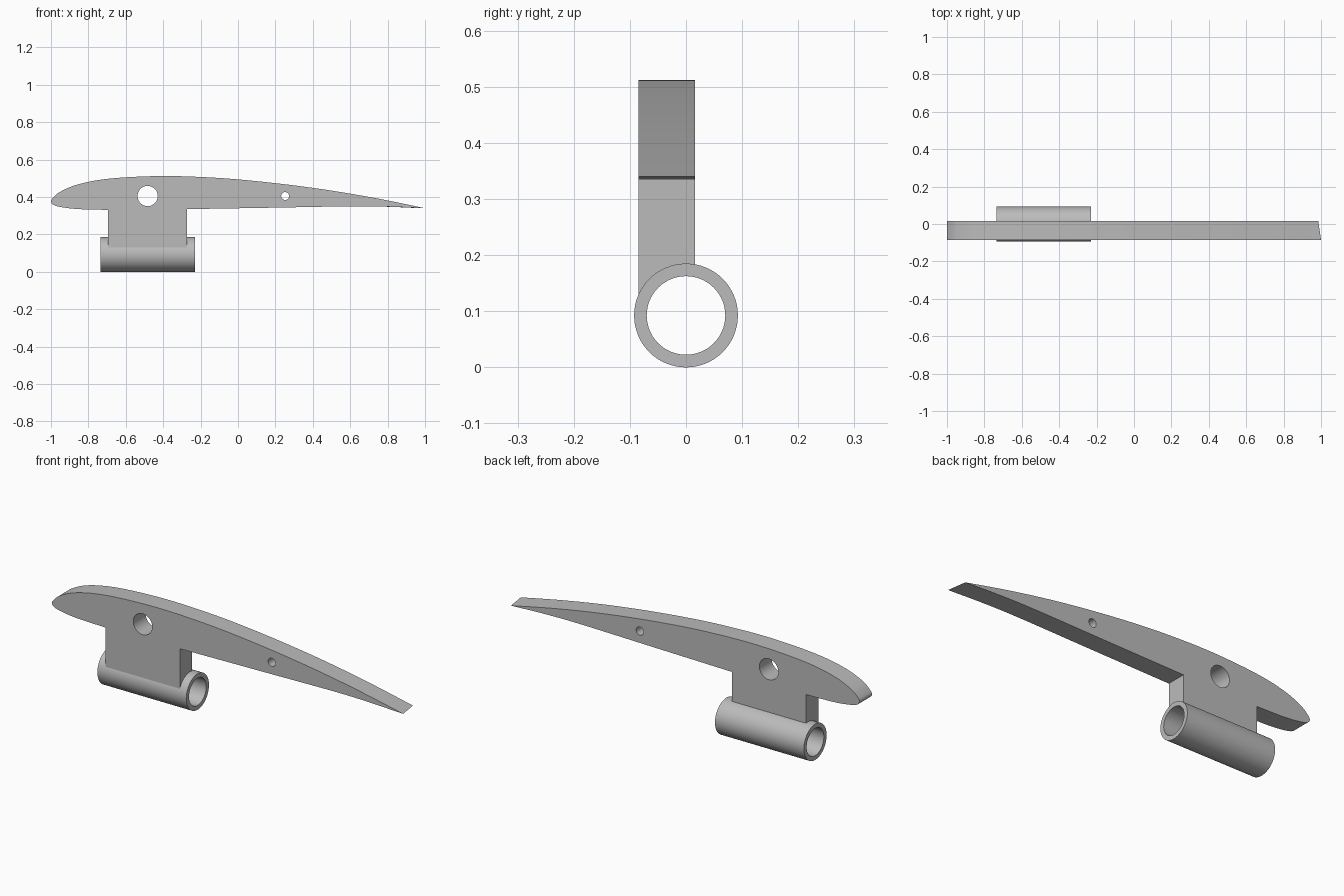
import bpy, bmesh, math
from mathutils import Matrix

cube = bpy.data.objects.get("Cube")
if cube:
    bpy.data.objects.remove(cube)

FRONT, BACK = -0.085, 0.016
TUBE_X, TUBE_Z, TUBE_R, BORE_R, TUBE_LEN = -0.483, 0.0925, 0.0925, 0.07, 0.506

grey = bpy.data.materials.new("light grey")
grey.use_nodes = True
COLOUR = (0.5, 0.5, 0.5, 1)
grey.diffuse_color = COLOUR
grey.node_tree.nodes["Principled BSDF"].inputs["Base Color"].default_value = COLOUR


def add_object(name, bm):
    bmesh.ops.recalc_face_normals(bm, faces=bm.faces)
    mesh = bpy.data.meshes.new(name)
    bm.to_mesh(mesh)
    bm.free()
    mesh.materials.append(grey)
    obj = bpy.data.objects.new(name, mesh)
    bpy.context.collection.objects.link(obj)
    return obj


def cylinder(name, radius, length, axis, location, segments=64):
    bm = bmesh.new()
    bmesh.ops.create_cone(bm, cap_ends=True, segments=segments,
                          radius1=radius, radius2=radius, depth=length)
    turn = Matrix.Rotation(math.pi / 2, 4, axis)
    bmesh.ops.transform(bm, matrix=Matrix.Translation(location) @ turn, verts=bm.verts)
    return add_object(name, bm)


def cut(target, cutter):
    mod = target.modifiers.new("cut", 'BOOLEAN')
    mod.operation, mod.solver, mod.object = 'DIFFERENCE', 'EXACT', cutter
    bpy.context.view_layer.objects.active = target
    bpy.ops.object.modifier_apply(modifier=mod.name)
    bpy.data.objects.remove(cutter)


def smooth(obj):
    bpy.ops.object.select_all(action='DESELECT')
    obj.select_set(True)
    bpy.context.view_layer.objects.active = obj
    bpy.ops.object.shade_smooth_by_angle(angle=math.radians(30))


def curve_through(points, steps=6):
    """Smooth Catmull-Rom run through the given points."""
    pts = [points[0]] + points + [points[-1]]
    run = []
    for a, b, c, d in zip(pts, pts[1:], pts[2:], pts[3:]):
        for i in range(steps):
            t = i / steps
            run.append(tuple(
                q + 0.5 * t * (r - p + t * (2 * p - 5 * q + 4 * r - s
                                            + t * (3 * (q - r) + s - p)))
                for p, q, r, s in zip(a, b, c, d)))
    return run + [points[-1]]


# Wing rib and its pylon as one outline
outline = curve_through([
    (1, 0.34), (0.75, 0.391), (0.5, 0.434), (0.25, 0.468), (0, 0.494),
    (-0.2, 0.507), (-0.4, 0.512), (-0.6, 0.505), (-0.75, 0.49), (-0.87, 0.463),
    (-0.95, 0.428), (-0.985, 0.4), (-1, 0.376), (-0.985, 0.357), (-0.94, 0.345),
    (-0.85, 0.335), (-0.695, 0.331)])
outline += [(-0.695, 0.1), (-0.272, 0.1)]
outline += curve_through([(-0.272, 0.335), (0.2, 0.343), (0.6, 0.35),
                          (0.8, 0.348), (0.97, 0.341)])

bm = bmesh.new()
face = bm.faces.new([bm.verts.new((x, FRONT, z)) for x, z in outline])
swept = bmesh.ops.extrude_face_region(bm, geom=[face])
for v in swept["geom"]:
    if isinstance(v, bmesh.types.BMVert):
        v.co.y = BACK
        if v.co.x > 0:  # swept trailing edge
            v.co.x *= 0.985
rib = add_object("wing_rib", bm)

# Spar holes and the saddle where the pylon meets the tube
for x, radius in ((-0.483, 0.054), (0.252, 0.021)):
    cut(rib, cylinder("hole_cutter", radius, 1, 'X', (x, 0, 0.405)))
cut(rib, cylinder("saddle_cutter", 0.0895, 1, 'Y', (TUBE_X, 0, TUBE_Z)))
smooth(rib)

# Mounting tube
tube = cylinder("mounting_tube", TUBE_R, TUBE_LEN, 'Y', (TUBE_X, 0, TUBE_Z))
cut(tube, cylinder("bore_cutter", BORE_R, 1, 'Y', (TUBE_X, 0, TUBE_Z)))
smooth(tube)
